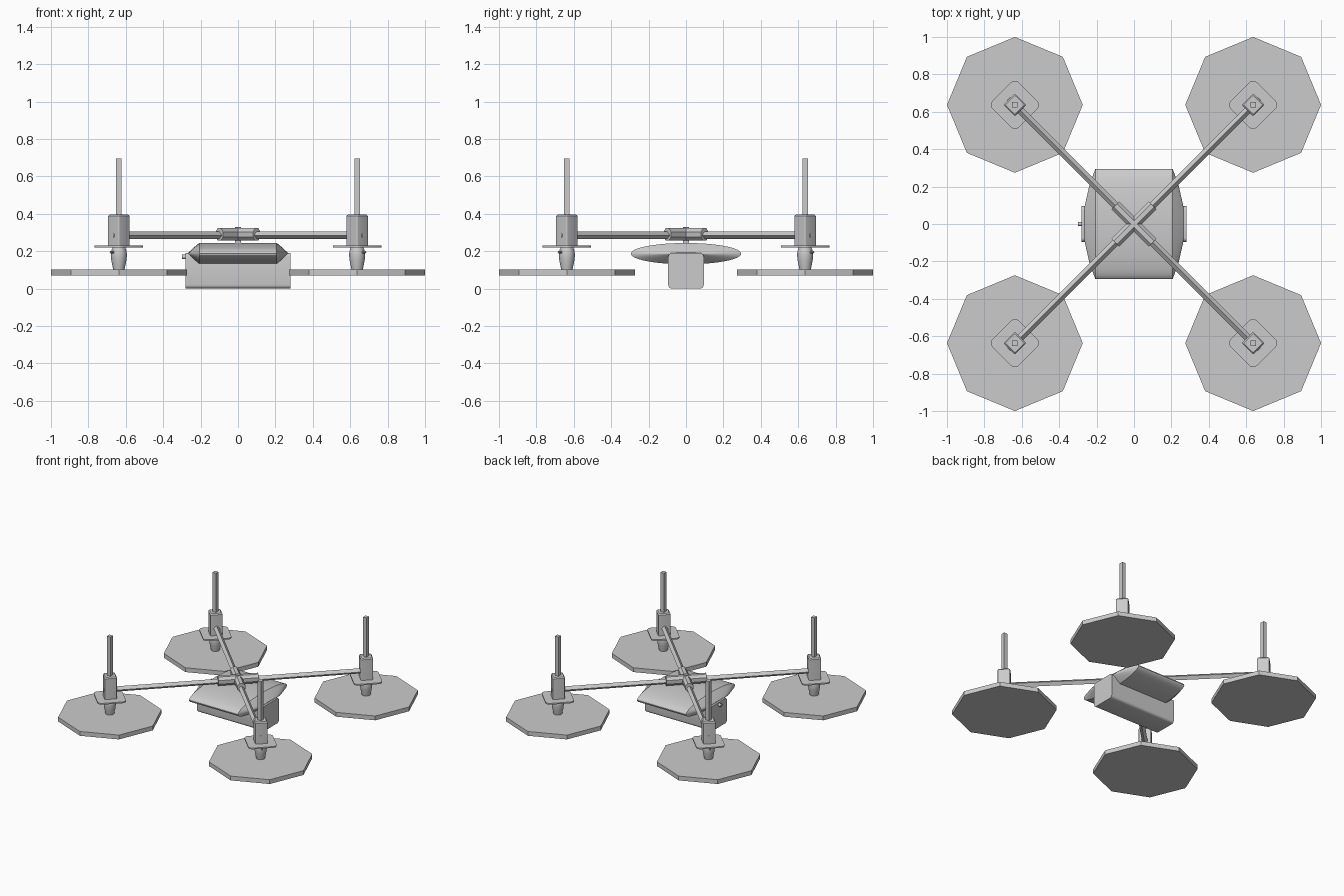
import bpy, bmesh, math
from mathutils import Vector

cube = bpy.data.objects.get("Cube")
if cube:
    bpy.data.objects.remove(cube, do_unlink=True)

grey = bpy.data.materials.new("light_grey")
grey.use_nodes = True
grey.diffuse_color = (0.6, 0.6, 0.6, 1)
grey.node_tree.nodes["Principled BSDF"].inputs["Base Color"].default_value = (0.6, 0.6, 0.6, 1)


def loft(name, rings, smooth=None):
    """Join rings of points into a closed skin with flat ends."""
    bm = bmesh.new()
    loops = [[bm.verts.new(p) for p in ring] for ring in rings]
    n = len(loops[0])
    for a, b in zip(loops, loops[1:]):
        for i in range(n):
            bm.faces.new((a[i], a[(i + 1) % n], b[(i + 1) % n], b[i]))
    bm.faces.new(loops[0])
    bm.faces.new(loops[-1])
    bmesh.ops.recalc_face_normals(bm, faces=bm.faces)
    mesh = bpy.data.meshes.new(name)
    bm.to_mesh(mesh)
    bm.free()
    mesh.materials.append(grey)
    obj = bpy.data.objects.new(name, mesh)
    bpy.context.collection.objects.link(obj)
    if smooth:
        bpy.ops.object.select_all(action='DESELECT')
        obj.select_set(True)
        bpy.context.view_layer.objects.active = obj
        bpy.ops.object.shade_smooth_by_angle(angle=math.radians(smooth))
    return obj


def ring(x, y, z, r, n, turn=0):
    """Level polygon."""
    return [(x + r * math.cos(turn + math.tau * i / n),
             y + r * math.sin(turn + math.tau * i / n), z) for i in range(n)]


def rounded(w, h, r, steps=4):
    """Outline of a rounded rectangle with half sizes w and h."""
    pts = []
    for q, (sx, sy) in enumerate(((1, 1), (-1, 1), (-1, -1), (1, -1))):
        for s in range(steps + 1):
            a = (q + s / steps) * math.pi / 2
            pts.append((sx * (w - r) + r * math.cos(a), sy * (h - r) + r * math.sin(a)))
    return pts


def diamond_plate(name, x, y, levels):
    """Rounded square turned 45 degrees; levels hold height, half size, corner radius."""
    k = math.sqrt(0.5)
    return loft(name, [[(x + k * (u - v), y + k * (u + v), z) for u, v in rounded(h, h, r)]
                       for z, h, r in levels], 30)


def rod(name, start, end, w, h, n, turn=0):
    """Level prism between two points, w and h being its section radii."""
    start, end = Vector(start), Vector(end)
    side = (end - start).cross(Vector((0, 0, 1))).normalized()
    sect = [(w * math.cos(turn + math.tau * i / n), h * math.sin(turn + math.tau * i / n))
            for i in range(n)]
    return loft(name, [[p + side * u + Vector((0, 0, v)) for u, v in sect] for p in (start, end)])


# Lens-shaped pod: elliptical section along x with pinched ends
stations = [(0.265, 0.09, 0.006), (0.24, 0.2, 0.03), (0.207, 0.295, 0.057)]
sections = [(-x, w, h) for x, w, h in stations] + stations[::-1]
loft("body_pod", [[(x, w * math.cos(math.tau * i / 48), 0.187 + h * math.sin(math.tau * i / 48))
                   for i in range(48)] for x, w, h in sections], 25)

# Battery box beneath the pod, with a knob at one end
loft("battery_box", [[(x, u, 0.095 + v) for u, v in rounded(0.095, 0.095, 0.02)]
                     for x in (-0.28, 0.28)], 30)
rod("battery_knob", (-0.27, 0, 0.17), (-0.3, 0, 0.17), 0.012, 0.012, 12)

# Crossing hub sleeves and centre pin
for i, s in enumerate((1, -1)):
    c = 0.1
    rod(f"hub_sleeve_{i}", (-c, -c * s, 0.29), (c, c * s, 0.29), 0.031, 0.036, 8, math.pi / 8)
loft("hub_pin", [ring(0, 0, z, 0.021, 4, math.pi / 4) for z in (0.23, 0.33)])

# Four arms with their rotor units
C = 0.637
for side, sx in (("left", 1), ("right", -1)):
    for end, sy in (("front", -1), ("back", 1)):
        tag = f"{end}_{side}"
        x, y = sx * C, sy * C
        rod("arm_" + tag, (0, 0, 0.285), (x, y, 0.285), 0.02, 0.02, 4)
        loft("rotor_disc_" + tag, [ring(x, y, z, 0.363, 8) for z in (0.07, 0.103)])
        egg = [(0.1, 0.03), (0.12, 0.034), (0.15, 0.04), (0.18, 0.043), (0.2, 0.041), (0.225, 0.032)]
        loft("motor_" + tag, [ring(x, y, z, r, 20) for z, r in egg], 40)
        diamond_plate("mount_plate_" + tag, x, y, [(0.22, 0.1, 0.03), (0.23, 0.1, 0.03)])
        diamond_plate("socket_" + tag, x, y, [(0.228, 0.043, 0.007), (0.388, 0.043, 0.007),
                                              (0.396, 0.036, 0.005)])
        loft("post_" + tag, [ring(x, y, z, 0.021, 4, math.pi / 4) for z in (0.38, 0.695)])

        # Outward-facing screw and motor pin
        def out(d, z):
            return (x + sx * d, y + sy * d, z)
        rod("screw_" + tag, out(0.028, 0.285), out(0.033, 0.285), 0.012, 0.012, 6)
        rod("motor_pin_" + tag, out(0.02, 0.195), out(0.045, 0.195), 0.006, 0.006, 8)
